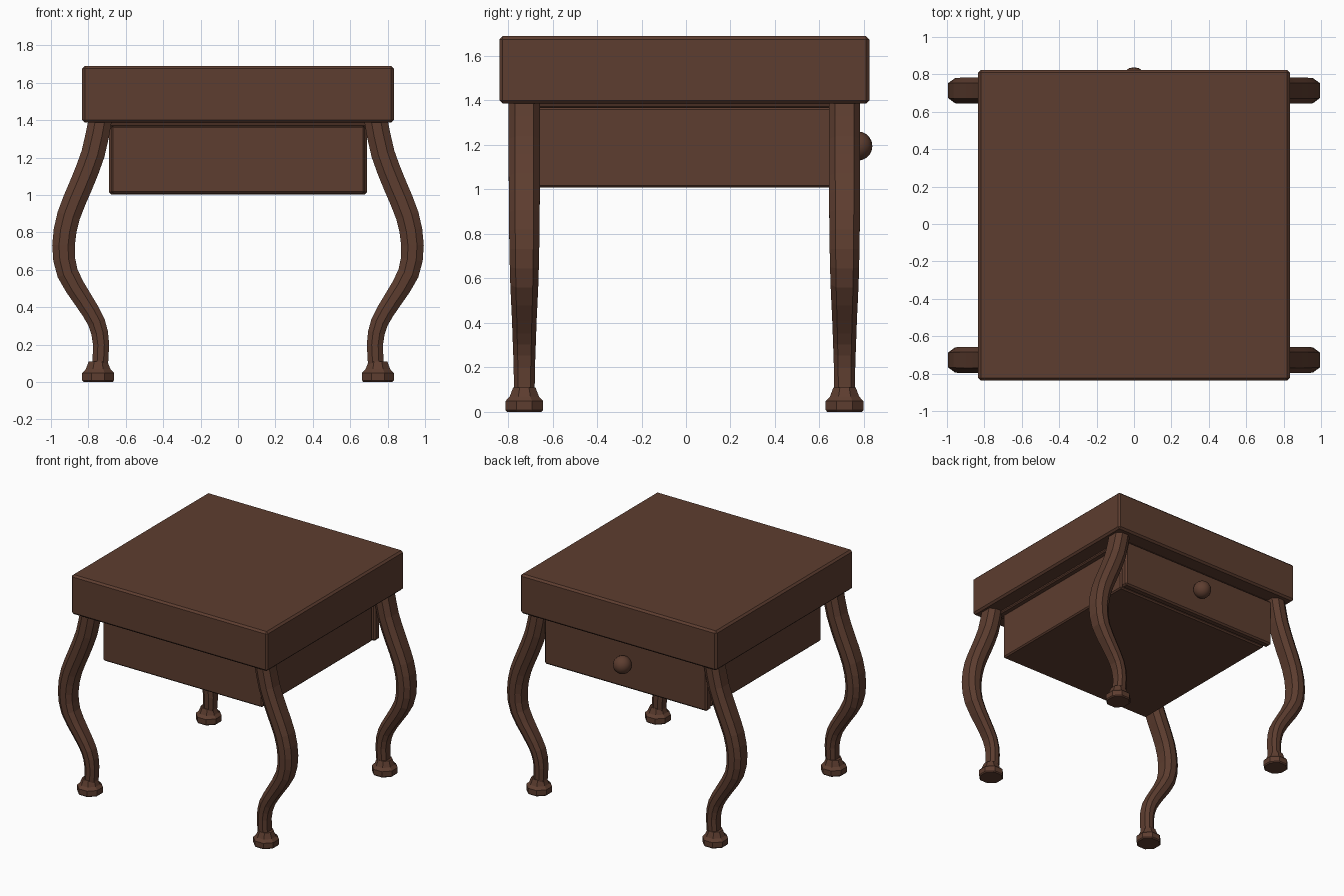
import bpy, bmesh
from math import cos, sin, pi
from mathutils import Vector

old = bpy.data.objects.get("Cube")
if old:
    bpy.data.objects.remove(old, do_unlink=True)

wood = bpy.data.materials.new("dark_wood")
wood.use_nodes = True
color = (0.11, 0.047, 0.029, 1)
wood.diffuse_color = color
wood.node_tree.nodes["Principled BSDF"].inputs["Base Color"].default_value = color

MID_Y = -0.007   # middle of the table between its front and back edges


def add_object(name, bm):
    bmesh.ops.recalc_face_normals(bm, faces=bm.faces)
    mesh = bpy.data.meshes.new(name)
    bm.to_mesh(mesh)
    bm.free()
    mesh.materials.append(wood)
    obj = bpy.data.objects.new(name, mesh)
    bpy.context.collection.objects.link(obj)
    return obj


def block(name, low, high, bevel):
    low, high = Vector(low), Vector(high)
    bm = bmesh.new()
    bmesh.ops.create_cube(bm, size=1)
    bmesh.ops.scale(bm, vec=high - low, verts=bm.verts)
    bmesh.ops.translate(bm, vec=(low + high) / 2, verts=bm.verts)
    bmesh.ops.bevel(bm, geom=bm.edges[:], offset=bevel, segments=1, affect='EDGES')
    return add_object(name, bm)


def loft(name, rings):
    bm = bmesh.new()
    loops = [[bm.verts.new(p) for p in ring] for ring in rings]
    for a, b in zip(loops, loops[1:]):
        for i in range(len(a)):
            j = (i + 1) % len(a)
            bm.faces.new((a[i], a[j], b[j], b[i]))
    bm.faces.new(loops[0])
    bm.faces.new(loops[-1])
    return add_object(name, bm)


def spline(points, steps):
    """Smooth path through the points."""
    pts = [points[0]] + points + [points[-1]]
    out = []
    for a, b, c, d in zip(pts, pts[1:], pts[2:], pts[3:]):
        for s in range(steps):
            t = s / steps
            out.append(b + (c - a) * t / 2 + (2 * a - 5 * b + 4 * c - d) * t**2 / 2
                       + (3 * b - a - 3 * c + d) * t**3 / 2)
    return out + [points[-1]]


# Top, the thin moulding under it, and the drawer case
block("table_top", (-0.833, MID_Y - 0.831, 1.386), (0.833, MID_Y + 0.831, 1.689), 0.014)
block("under_moulding", (-0.712, MID_Y - 0.712, 1.366), (0.712, MID_Y + 0.712, 1.392), 0.008)
block("drawer_case", (-0.678, -0.675, 1.008), (0.678, 0.66, 1.37), 0.01)
block("drawer_front", (-0.69, 0.675, 1.003), (0.69, 0.735, 1.368), 0.012)

# Round knob on the drawer
bm = bmesh.new()
bmesh.ops.create_uvsphere(bm, u_segments=16, v_segments=10, radius=0.066)
bmesh.ops.translate(bm, vec=(0, 0.772, 1.195), verts=bm.verts)
for face in bm.faces:
    face.smooth = True
add_object("drawer_knob", bm)

# Curved legs: x, z and half width along the centre line
LEG = [Vector(p) for p in (
    (0.738, 1.395, 0.070), (0.775, 1.22, 0.070), (0.840, 1.05, 0.070),
    (0.905, 0.89, 0.069), (0.933, 0.73, 0.067), (0.911, 0.58, 0.063),
    (0.825, 0.435, 0.056), (0.757, 0.32, 0.052), (0.732, 0.20, 0.048),
    (0.742, 0.05, 0.046))]
SECTION = ((1, 0.6), (0.4, 1), (-0.4, 1), (-1, 0.6),
           (-1, -0.6), (-0.4, -1), (0.4, -1), (1, -0.6))
FOOT = ((0, 0.078), (0.008, 0.085), (0.048, 0.085), (0.068, 0.066), (0.11, 0.05))

path = spline(LEG, 2)
for side, sx in (("left", 1), ("right", -1)):
    for end, sy in (("front", -1), ("back", 1)):
        y = MID_Y + sy * 0.72
        rings = []
        for i, p in enumerate(path):
            ahead = path[min(i + 1, len(path) - 1)] - path[max(i - 1, 0)]
            across = Vector((-ahead.y, ahead.x)).normalized()
            if i in (0, len(path) - 1):
                across = Vector((1, 0))
            rings.append([(sx * (p.x + u * across.x * p.z * 0.9), y + v * p.z,
                           p.y + u * across.y * p.z * 0.9) for u, v in SECTION])
        loft(f"{end}_{side}_leg", rings)
        # Octagonal foot
        angles = [(k + 0.5) * pi / 4 for k in range(8)]
        loft(f"{end}_{side}_foot",
             [[(sx * 0.748 + r * cos(a) / cos(pi / 8), y + r * sin(a) / cos(pi / 8), z)
               for a in angles] for z, r in FOOT])
